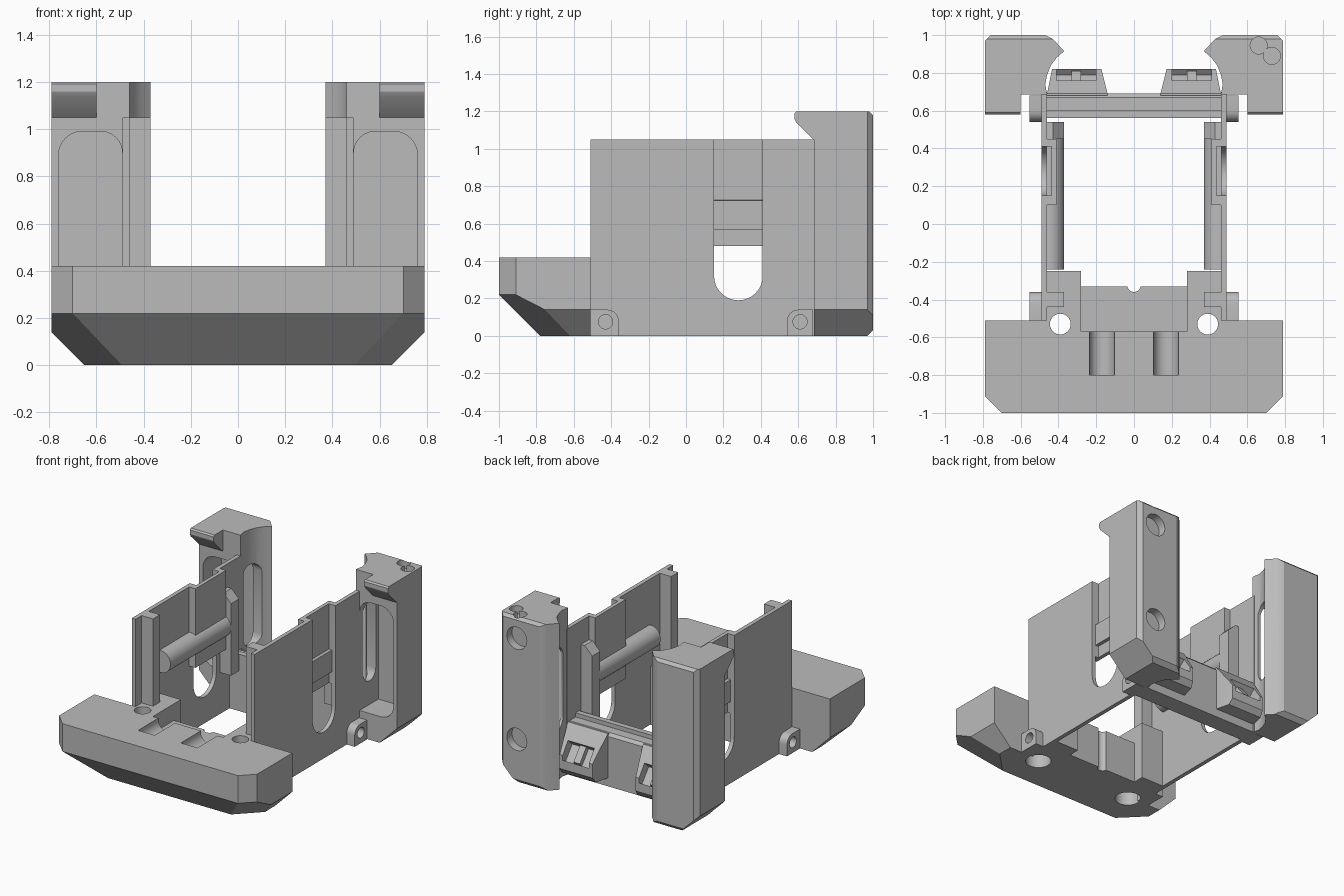
import bpy, bmesh, math
from mathutils import Vector

if "Cube" in bpy.data.objects:
    bpy.data.objects.remove(bpy.data.objects["Cube"])

grey = bpy.data.materials.new("plain_grey")
grey.use_nodes = True
grey.diffuse_color = (0.5, 0.5, 0.5, 1)
grey.node_tree.nodes["Principled BSDF"].inputs["Base Color"].default_value = grey.diffuse_color


def finish(name, bm):
    bmesh.ops.recalc_face_normals(bm, faces=bm.faces)
    mesh = bpy.data.meshes.new(name)
    bm.to_mesh(mesh)
    bm.free()
    mesh.materials.append(grey)
    ob = bpy.data.objects.new(name, mesh)
    bpy.context.collection.objects.link(ob)
    return ob


def prism(name, pts, axis, lo, hi):
    """Extrude a 2D outline along an axis; x takes (y, z), y takes (x, z), z takes (x, y)."""
    place = {"x": lambda p, t: (t, p[0], p[1]),
             "y": lambda p, t: (p[0], t, p[1]),
             "z": lambda p, t: (p[0], p[1], t)}[axis]
    bm = bmesh.new()
    ends = [[bm.verts.new(place(p, t)) for p in pts] for t in (lo, hi)]
    for ring in ends:
        bm.faces.new(ring)
    for i in range(len(pts)):
        j = (i + 1) % len(pts)
        bm.faces.new((ends[0][i], ends[0][j], ends[1][j], ends[1][i]))
    return finish(name, bm)


def box(name, x, y, z):
    return prism(name, [(x[0], y[0]), (x[1], y[0]), (x[1], y[1]), (x[0], y[1])], "z", *z)


def arc(cx, cy, r, a, b, n=12):
    angles = [math.radians(a + (b - a) * i / n) for i in range(n + 1)]
    return [(cx + r * math.cos(t), cy + r * math.sin(t)) for t in angles]


def rod(name, axis, c, r, lo, hi):
    return prism(name, arc(*c, r, 0, 348.75, 31), axis, lo, hi)


def apply(ob, kind, **settings):
    mod = ob.modifiers.new(kind, kind)
    for key, value in settings.items():
        setattr(mod, key, value)
    bpy.context.view_layer.objects.active = ob
    bpy.ops.object.modifier_apply(modifier=mod.name)


def cut(ob, *cutters):
    for c in cutters:
        c.hide_render = True
        apply(ob, "BOOLEAN", object=c, operation="DIFFERENCE", solver="EXACT")
        bpy.data.objects.remove(c)


def slice_off(ob, point, normal):
    """Remove everything beyond a plane and close the cut."""
    bm = bmesh.new()
    bm.from_mesh(ob.data)
    res = bmesh.ops.bisect_plane(bm, geom=bm.verts[:] + bm.edges[:] + bm.faces[:],
                                 plane_co=point, plane_no=Vector(normal).normalized(),
                                 clear_outer=True)
    edges = [e for e in res["geom_cut"] if isinstance(e, bmesh.types.BMEdge)]
    bmesh.ops.contextual_create(bm, geom=edges)
    bmesh.ops.recalc_face_normals(bm, faces=bm.faces)
    bm.to_mesh(ob.data)
    bm.free()


def mirror(ob):
    apply(ob, "MIRROR", use_mirror_merge=False)


# Front bumper with chamfered underside and corners
bumper = box("front_bumper", (-0.79, 0.79), (-1, -0.51), (0, 0.42))
slice_off(bumper, (0, -1, 0.22), (0, -1, -1))
for s in (1, -1):
    slice_off(bumper, (s * 0.79, 0, 0.14), (s, 0, -1))
    slice_off(bumper, (s * 0.7, -1, 0), (s, -1, 0))
    slice_off(bumper, (s * 0.7, -1, 0.22), (s, -1, -1.95))
cut(bumper, box("centre_cut", (-0.28, 0.28), (-0.57, -0.4), (0.3, 0.6)))
for s in (1, -1):
    cut(bumper,
        rod("bolt_hole", "z", (s * 0.39, -0.53), 0.055, -0.1, 0.6),
        rod("counterbore", "z", (s * 0.39, -0.53), 0.085, -0.1, 0.15),
        rod("groove", "y", (s * 0.17, 0.41), 0.067, -0.8, -0.5))

# Low centre block behind the bumper, with a vertical notch
block = box("centre_block", (-0.28, 0.28), (-0.515, -0.33), (0, 0.3))
cut(block, rod("notch", "z", (0, -0.325), 0.035, -0.1, 0.5))

# Rear pads of the bumper that carry the side walls
pad = box("bumper_pad", (0.28, 0.46), (-0.512, -0.25), (0, 0.42))
cut(pad, rod("bolt_hole", "z", (0.39, -0.53), 0.055, -0.1, 0.6),
    rod("counterbore", "z", (0.39, -0.53), 0.085, -0.1, 0.15))
mirror(pad)

# Side walls with a round-ended slot
wall = box("side_wall", (0.46, 0.49), (-0.51, 0.7), (0, 1.05))
slot = arc(0.28, 0.32, 0.13, 180, 360, 16) + [(0.41, 1.2), (0.15, 1.2)]
cut(wall, prism("slot", slot, "x", 0.4, 0.6))
mirror(wall)

# Recessed plate behind the slot and its side returns
mirror(box("slot_plate", (0.41, 0.437), (0.1, 0.45), (0.48, 1.05)))
for y in ((0.1, 0.15), (0.41, 0.45)):
    mirror(box("slot_return", (0.43, 0.465), y, (0.48, 1.05)))

# Inner posts, horizontal rods and rear uprights
mirror(box("front_post", (0.37, 0.465), (-0.44, -0.36), (0.3, 1.05)))
rail = rod("inner_rod", "y", (0.45, 0.645), 0.08, -0.24, 0.5)
cut(rail, box("rod_trim", (0.462, 0.7), (-1, 1), (0, 1)))
mirror(rail)
upright = [(0.37, 0.3), (0.465, 0.3), (0.465, 0.88), (0.43, 0.88), (0.37, 0.82)]
mirror(prism("rear_upright", upright, "y", 0.45, 0.54))

# Hinge bosses on the outside of the walls
for name, c, square in (("front_boss", -0.43, -0.51), ("rear_boss", 0.61, 0.68)):
    toe = c + 0.07 if square < c else c - 0.07
    if square < c:
        outline = [(square, 0)] + [(toe, 0)] + arc(toe - 0.06, 0.08, 0.06, 0, 90, 6) + [(square, 0.14)]
    else:
        outline = [(square, 0), (square, 0.14)] + arc(toe + 0.06, 0.08, 0.06, 90, 180, 6) + [(toe, 0)]
    boss = prism(name, outline, "x", 0.48, 0.553)
    cut(boss, rod("pin_hole", "x", (c, 0.075), 0.038, 0.5, 0.6))
    mirror(boss)

# Rear bridge between the towers
bridge = [(0.56, 0), (0.69, 0), (0.69, 0.36), (0.67, 0.38), (0.6, 0.38), (0.6, 0.41), (0.56, 0.41)]
prism("rear_bridge", bridge, "x", -0.47, 0.47)

# Slanted pods on the back of the bridge
pod_side = [(0.68, 0.06), (0.79, 0.06), (0.82, 0.1), (0.82, 0.2), (0.69, 0.38), (0.68, 0.38)]
pod = prism("rear_pod", pod_side, "x", 0.14, 0.46)
slice_off(pod, (0.14, 0.69, 0), (-1, 0.25, 0))
slice_off(pod, (0.46, 0.69, 0), (1, 0.2, 0))
window = [(0.71, 0.24), (0.79, 0.14), (0.9, 0.23), (0.82, 0.34)]
cut(pod, prism("pod_window", window, "x", 0.2, 0.41))
mirror(pod)
bar = [(0.71, 0.24), (0.79, 0.14), (0.81, 0.17), (0.73, 0.27)]
mirror(prism("pod_bar", bar, "x", 0.28, 0.33))

# Rear towers: curved inner side, hollow front, window, chamfered foot
plan = [(0.46, 0.685), (0.79, 0.685), (0.79, 0.97), (0.76, 1)]
plan += arc(0.47, 0.87, 0.13, 90, 25, 1)[:1] + [(0.43, 0.98), (0.37, 0.915)]
plan += [(0.41, 0.88), (0.44, 0.84), (0.46, 0.79), (0.47, 0.74)]
tower = prism("rear_tower", plan, "z", 0, 1.2)
slice_off(tower, (0.79, 0, 0.14), (1, 0, -1))
slice_off(tower, (0, 1, 0.03), (0, 1, -1))
slice_off(tower, (0, 1, 1.18), (0, 1, 1))
hollow = ([(0.49, 0.19), (0.66, 0.19)] + arc(0.66, 0.29, 0.1, -90, 0, 6)
          + arc(0.66, 0.89, 0.1, 0, 90, 6) + arc(0.58, 0.9, 0.09, 90, 180, 6))
cut(tower, prism("hollow", hollow, "y", 0.6, 0.9))
opening = (arc(0.8, 0.43, 0.07, 180, 360, 8) + arc(0.8, 0.88, 0.07, 0, 180, 8))
cut(tower, prism("side_window", opening, "x", 0.3, 0.55))
mirror(tower)

# Screw pockets in the left tower only
for z in (0.32, 1.05):
    cut(tower, rod("back_pocket", "y", (0.65, z), 0.08, 0.94, 1.1))
for c in ((0.66, 0.945), (0.73, 0.89)):
    cut(tower, rod("top_pocket", "z", c, 0.045, 1.14, 1.3))

# Overhanging lips at the tower tops
lip = [(0.69, 1.05), (0.68, 1.05), (0.59, 1.14), (0.58, 1.16), (0.58, 1.19), (0.59, 1.2), (0.69, 1.2)]
mirror(prism("tower_lip", lip, "x", 0.6, 0.79))

# Smooth the round surfaces, keep the edges crisp
for ob in bpy.context.collection.objects:
    ob.select_set(ob.type == "MESH")
bpy.ops.object.shade_smooth_by_angle(angle=math.radians(25))
